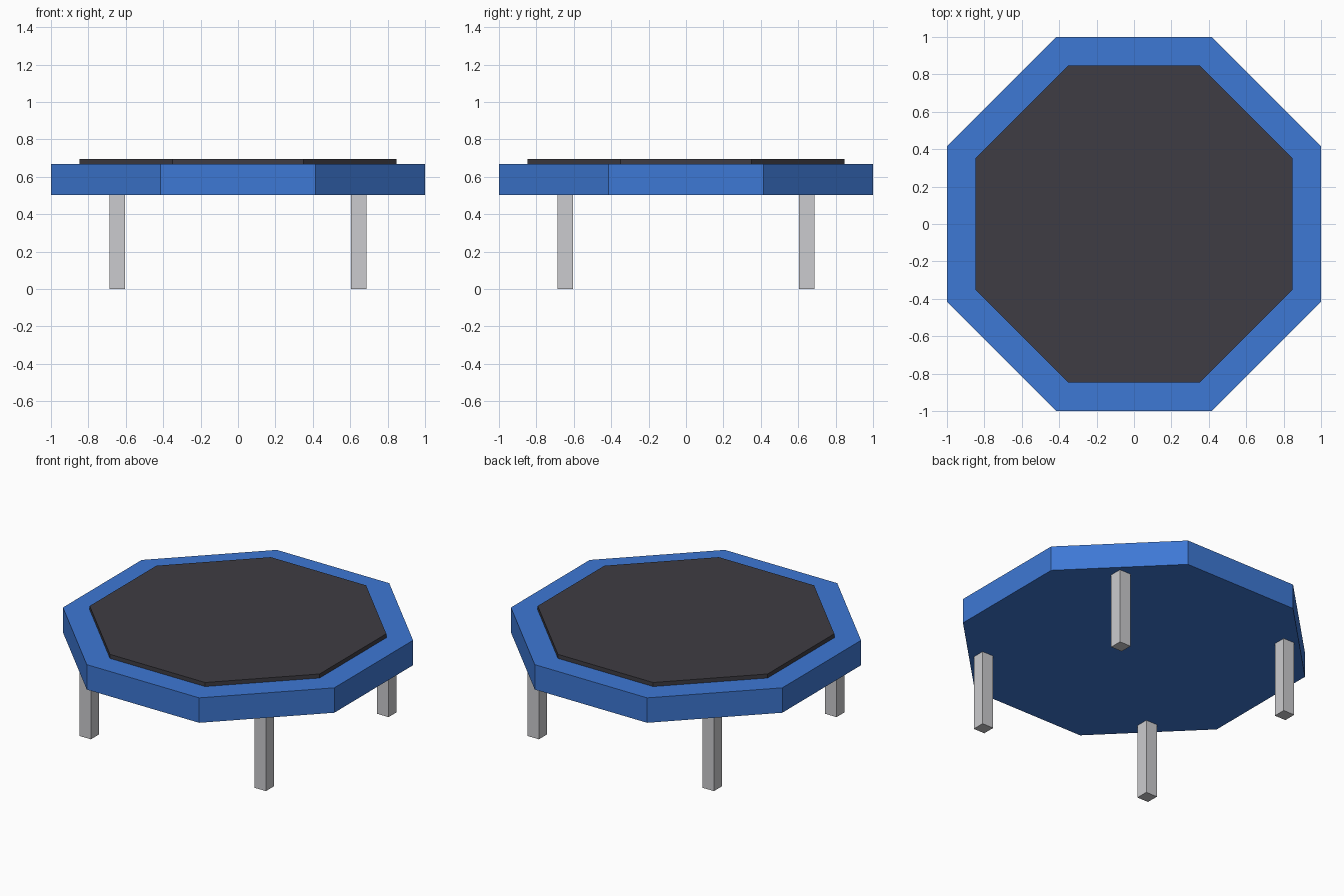
import bpy
import math

cube = bpy.data.objects.get("Cube")
if cube:
    bpy.data.objects.remove(cube, do_unlink=True)


def make_material(name, rgb):
    mat = bpy.data.materials.new(name)
    mat.use_nodes = True
    colour = (*rgb, 1.0)
    mat.diffuse_color = colour
    mat.node_tree.nodes["Principled BSDF"].inputs["Base Color"].default_value = colour
    return mat


def octagon(name, apothem, bottom, top, mat):
    """Flat-sided octagonal slab with sides facing the axes."""
    bpy.ops.mesh.primitive_cylinder_add(
        vertices=8, radius=apothem / math.cos(math.pi / 8),
        depth=top - bottom, location=(0, 0, (bottom + top) / 2),
        rotation=(0, 0, math.pi / 8))
    finish(name, mat)


def finish(name, mat):
    obj = bpy.context.object
    obj.name = name
    obj.data.materials.append(mat)
    bpy.ops.object.transform_apply(location=False, rotation=True, scale=True)


blue = make_material("blue", (0.048, 0.188, 0.66))
charcoal = make_material("charcoal", (0.049, 0.046, 0.056))
metal = make_material("light grey", (0.6, 0.6, 0.62))

FRAME_BOTTOM, FRAME_TOP, MAT_TOP = 0.502, 0.668, 0.695
LEG_WIDTH, LEG_OFFSET = 0.083, 0.645

# Padded frame and jumping mat
octagon("frame", 1.0, FRAME_BOTTOM, FRAME_TOP, blue)
octagon("jumping_mat", 0.847, FRAME_TOP, MAT_TOP, charcoal)

# Four square legs
for side, sx in (("left", 1), ("right", -1)):
    for end, sy in (("front", -1), ("back", 1)):
        bpy.ops.mesh.primitive_cube_add(
            size=1, location=(sx * LEG_OFFSET, sy * LEG_OFFSET, FRAME_BOTTOM / 2),
            scale=(LEG_WIDTH, LEG_WIDTH, FRAME_BOTTOM))
        finish(f"{end}_{side}_leg", metal)
